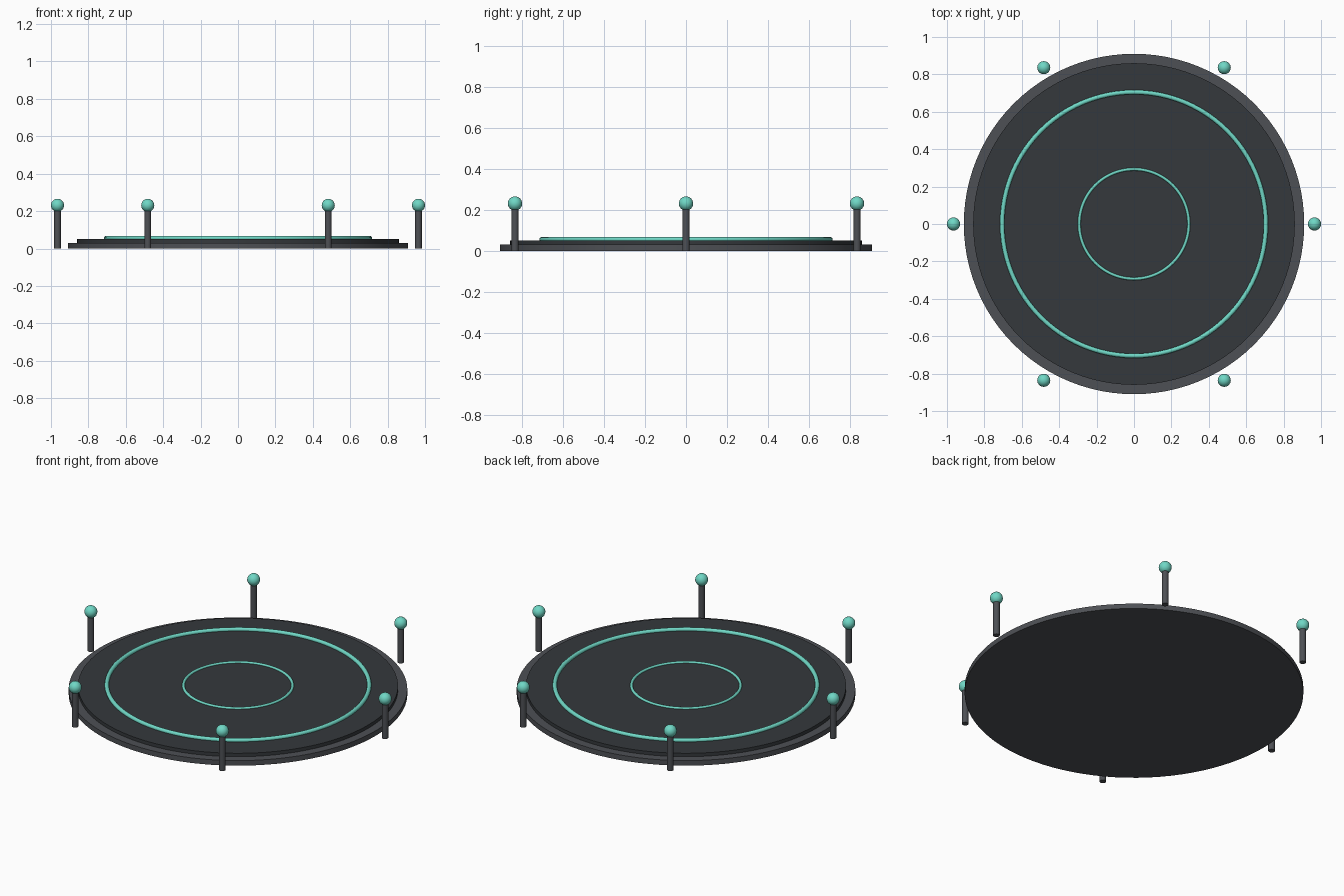
import bpy
from math import cos, sin, radians

if "Cube" in bpy.data.objects:
    bpy.data.objects.remove(bpy.data.objects["Cube"])


def material(name, color):
    m = bpy.data.materials.new(name)
    m.diffuse_color = color
    m.use_nodes = True
    m.node_tree.nodes["Principled BSDF"].inputs["Base Color"].default_value = m.diffuse_color
    return m


TEAL = material("teal_glow", (0.16, 0.68, 0.56, 1))
DARK = material("dark_metal", (0.035, 0.04, 0.045, 1))
GREY = material("grey_metal", (0.075, 0.08, 0.09, 1))


def finish(name, mat):
    ob = bpy.context.object
    ob.name = name
    ob.data.materials.append(mat)
    bpy.ops.object.shade_smooth_by_angle(angle=radians(35))
    return ob


def cylinder(name, r, z0, z1, mat, x=0, y=0, sides=96):
    bpy.ops.mesh.primitive_cylinder_add(vertices=sides, radius=r, depth=z1 - z0,
                                        location=(x, y, (z0 + z1) / 2))
    return finish(name, mat)


def ring(name, major, minor, z, mat):
    bpy.ops.mesh.primitive_torus_add(major_radius=major, minor_radius=minor,
                                     major_segments=96, minor_segments=12,
                                     location=(0, 0, z))
    return finish(name, mat)


# Stepped round platform
cylinder("base_rim", 0.91, 0.0, 0.03, GREY)
cylinder("platform_disc", 0.86, 0.0005, 0.05, DARK)

# Glowing rings set into the top
ring("outer_ring", 0.705, 0.012, 0.055, TEAL)
ring("inner_ring", 0.293, 0.008, 0.052, TEAL)

# Six free-standing posts with ball lamps
for i in range(6):
    a = radians(60 * i)
    x, y = 0.965 * cos(a), 0.965 * sin(a)
    cylinder(f"post_{i + 1}", 0.018, 0.0, 0.215, GREY, x, y, 16)
    bpy.ops.mesh.primitive_uv_sphere_add(segments=20, ring_count=12, radius=0.035,
                                         location=(x, y, 0.231))
    finish(f"lamp_{i + 1}", TEAL)
